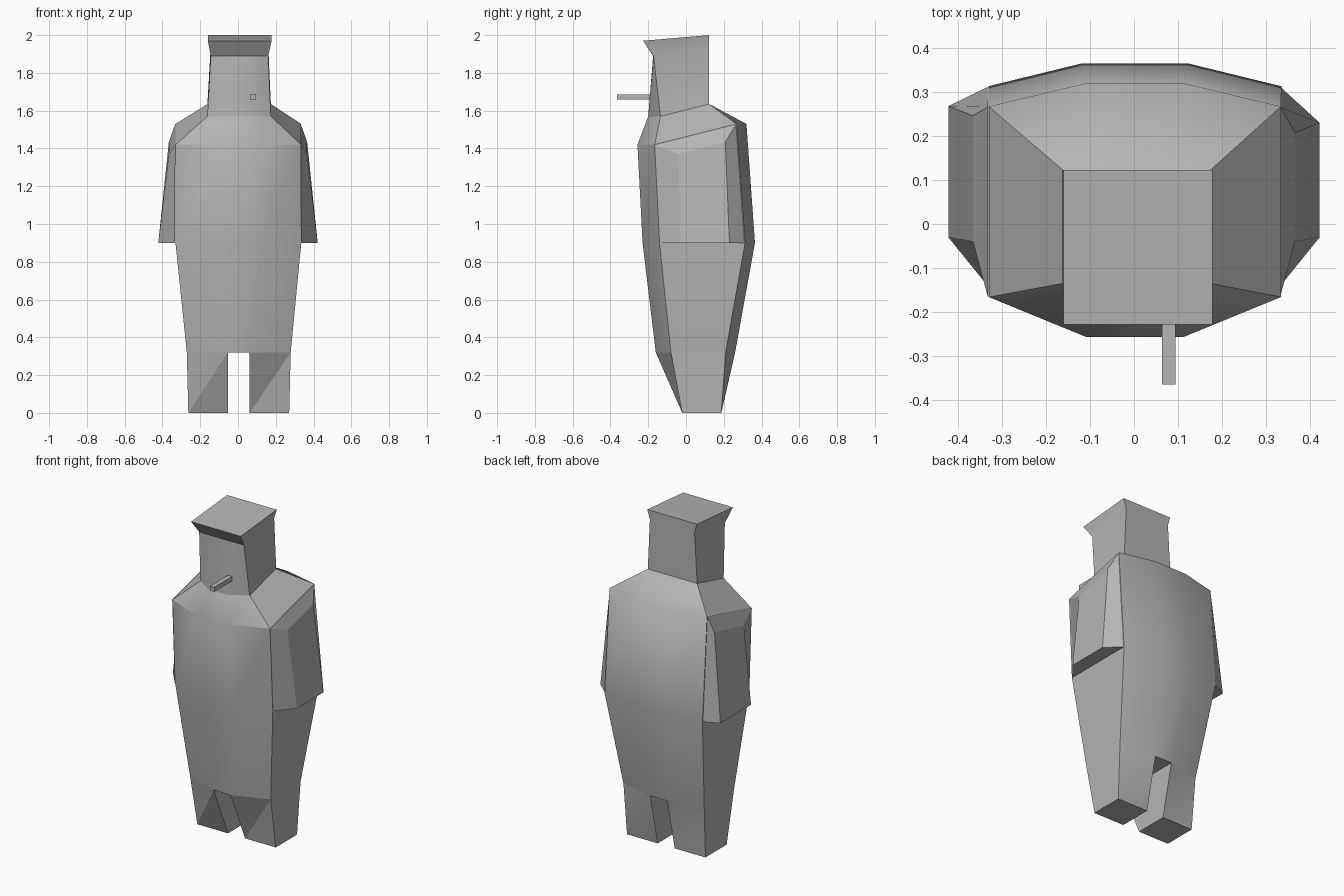
import bpy, bmesh, math

if "Cube" in bpy.data.objects:
    bpy.data.objects.remove(bpy.data.objects["Cube"])

GREY = bpy.data.materials.new("dark_grey")
GREY.diffuse_color = (.46, .46, .46, 1)
GREY.use_nodes = True
GREY.node_tree.nodes["Principled BSDF"].inputs["Base Color"].default_value = GREY.diffuse_color


def finish(name, bm, angle):
    bmesh.ops.recalc_face_normals(bm, faces=bm.faces)
    mesh = bpy.data.meshes.new(name)
    bm.to_mesh(mesh)
    bm.free()
    mesh.materials.append(GREY)
    ob = bpy.data.objects.new(name, mesh)
    bpy.context.collection.objects.link(ob)
    bpy.ops.object.select_all(action='DESELECT')
    bpy.context.view_layer.objects.active = ob
    ob.select_set(True)
    bpy.ops.object.shade_smooth_by_angle(angle=math.radians(angle))
    return ob


def loft(name, rings, angle=30, triangles=False):
    bm = bmesh.new()
    loops = [[bm.verts.new(p) for p in ring] for ring in rings]
    n = len(loops[0])
    for a, b in zip(loops, loops[1:]):
        for i in range(n):
            j = (i + 1) % n
            if triangles:
                bm.faces.new((a[i], a[j], b[j]))
                bm.faces.new((a[i], b[j], b[i]))
            else:
                bm.faces.new((a[i], a[j], b[j], b[i]))
    bm.faces.new(loops[0][::-1])
    bm.faces.new(loops[-1])
    return finish(name, bm, angle)


def ring(side, mid, y_front, y_bulge, y_back, y_back_bulge, z_front, z_back, cx=0.002):
    # Eight-sided section: bulged front and back, flat sides
    front = [(-side, y_front), (-mid, y_bulge), (mid, y_bulge), (side, y_front)]
    back = [(side, y_back), (mid, y_back_bulge), (-mid, y_back_bulge), (-side, y_back)]
    return ([(x + cx, y, z_front) for x, y in front]
            + [(x + cx, y, z_back) for x, y in back])


# Torso, from hem to neck
neck = ring(.168, .07, -.135, -.20, .123, .123, 1.57, 1.635, .006)
torso = loft("torso", [
    ring(.275, .058, -.08, -.16, .21, .26, .32, .32, .004),
    ring(.333, .12, -.14, -.23, .313, .365, .90, .90),
    ring(.332, .11, -.166, -.257, .267, .32, 1.42, 1.53),
    neck,
])
# Back of the shoulders runs smoothly into the back
for e in torso.data.edges:
    if all(abs(torso.data.vertices[v].co.z - 1.53) < .001 for v in e.vertices):
        e.use_edge_sharp = False

# Head with flared flat top
loft("head", [
    neck,
    ring(.152, .07, -.172, -.174, .123, .123, 1.89, 1.945, .008),
    ring(.169, .07, -.228, -.228, .123, .123, 1.97, 2.0, .009),
])

# Short tapering legs, ordered from low x to high x
for side, x0, x1, f0, f1, outer_right in (
        ("left", .062, .279, .062, .271, True),
        ("right", -.271, -.054, -.263, -.054, False)):
    (fl, bl), (fr, br) = ((-.16, .26), (-.08, .21)) if outer_right else ((-.08, .21), (-.16, .26))
    foot = [(f0, -.02, 0), (f1, -.02, 0), (f1, .187, 0), (f0, .187, 0)]
    top = [(x0, fl, .32), (x1, fr, .32), (x1, br, .32), (x0, bl, .32)]
    loft(side + "_leg", [foot, top], 20, True)

# Arms held against the torso
for side, s, back in (("left", 1, .23), ("right", -1, .268)):
    cuff = [(s * .333, -.14, .90), (s * .422, -.03, .90),
            (s * .422, back, .90), (s * .333, .311, .90)]
    shoulder = [(s * .332, -.166, 1.42), (s * .366, -.04, 1.37),
                (s * .366, back - .022, 1.435), (s * .332, .266, 1.53)]
    loft(side + "_arm", [cuff, shoulder], 15)

# Thin stick projecting from the face
bm = bmesh.new()
bmesh.ops.create_cube(bm, size=1)
for v in bm.verts:
    v.co = (.079 + v.co.x * .03, -.27 + v.co.y * .19, 1.672 + v.co.z * .028)
finish("mouth_stick", bm, 30)
